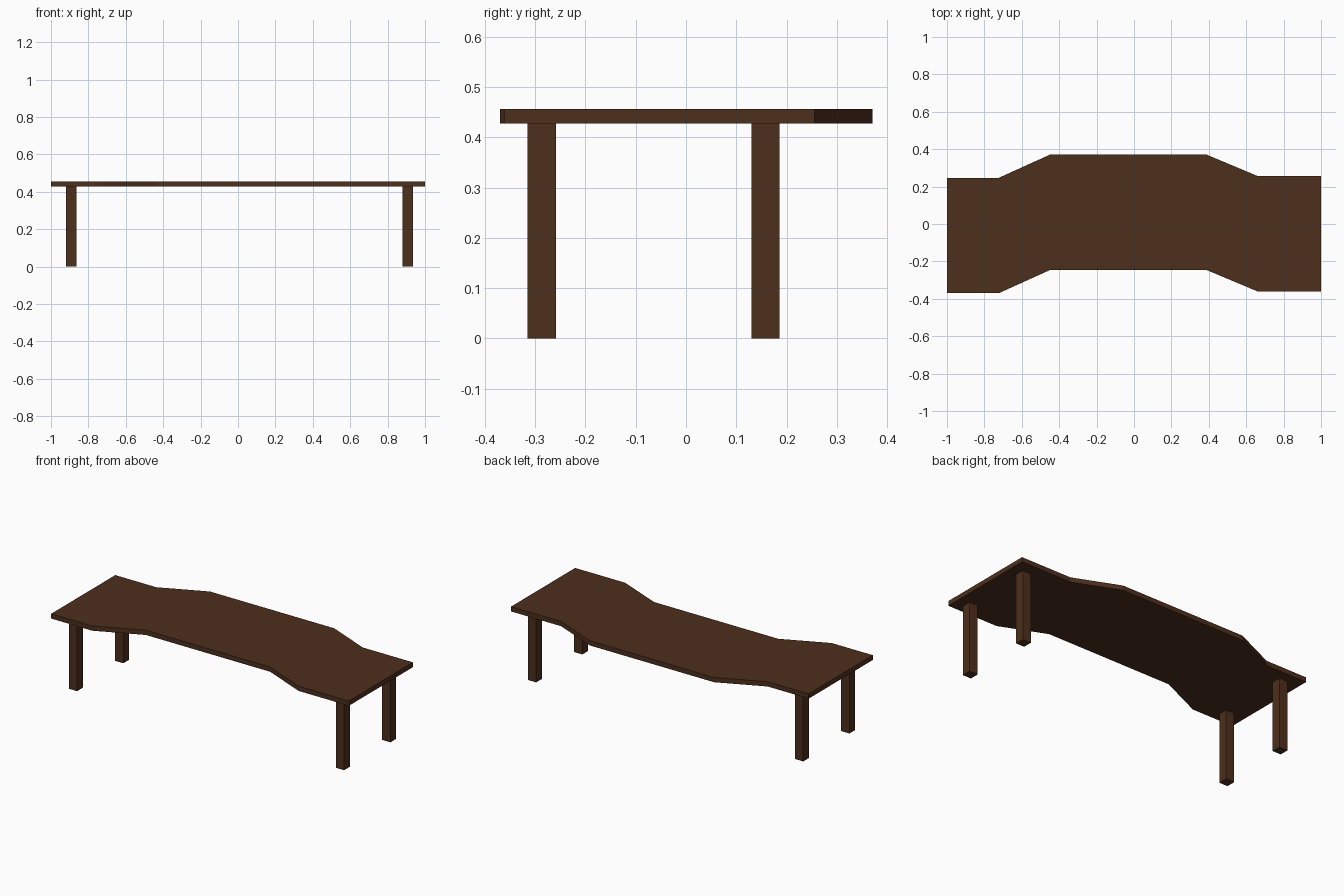
import bpy, bmesh

if "Cube" in bpy.data.objects:
    bpy.data.objects.remove(bpy.data.objects["Cube"])

wood = bpy.data.materials.new("dark_wood")
wood.diffuse_color = (0.075, 0.029, 0.012, 1)
wood.use_nodes = True
wood.node_tree.nodes["Principled BSDF"].inputs["Base Color"].default_value = wood.diffuse_color

TOP_Z, BOTTOM_Z, DEPTH, LEG = 0.456, 0.427, 0.617, 0.056


def prism(name, outline, z0, z1):
    """Extrude a flat outline from z0 up to z1."""
    bm = bmesh.new()
    face = bm.faces.new([bm.verts.new((x, y, z0)) for x, y in outline])
    up = bmesh.ops.extrude_face_region(bm, geom=[face])["geom"]
    bmesh.ops.translate(bm, vec=(0, 0, z1 - z0),
                        verts=[v for v in up if isinstance(v, bmesh.types.BMVert)])
    bmesh.ops.recalc_face_normals(bm, faces=bm.faces)
    mesh = bpy.data.meshes.new(name)
    bm.to_mesh(mesh)
    bm.free()
    mesh.materials.append(wood)
    obj = bpy.data.objects.new(name, mesh)
    bpy.context.collection.objects.link(obj)
    return obj


# Table top: the back edge repeats as the front edge, shifted by the depth
back = [(-1, 0.247), (-0.723, 0.247), (-0.449, 0.371),
        (0.388, 0.371), (0.662, 0.256), (1, 0.256)]
front = [(x, y - DEPTH) for x, y in back]
prism("table_top", front + back[::-1], BOTTOM_Z, TOP_Z)

# Four square legs
h = LEG / 2
for side, x in (("left", -0.892), ("right", 0.908)):
    for end, y in (("front", -0.287), ("back", 0.158)):
        prism(f"{end}_{side}_leg",
              [(x - h, y - h), (x + h, y - h), (x + h, y + h), (x - h, y + h)],
              0, BOTTOM_Z)
